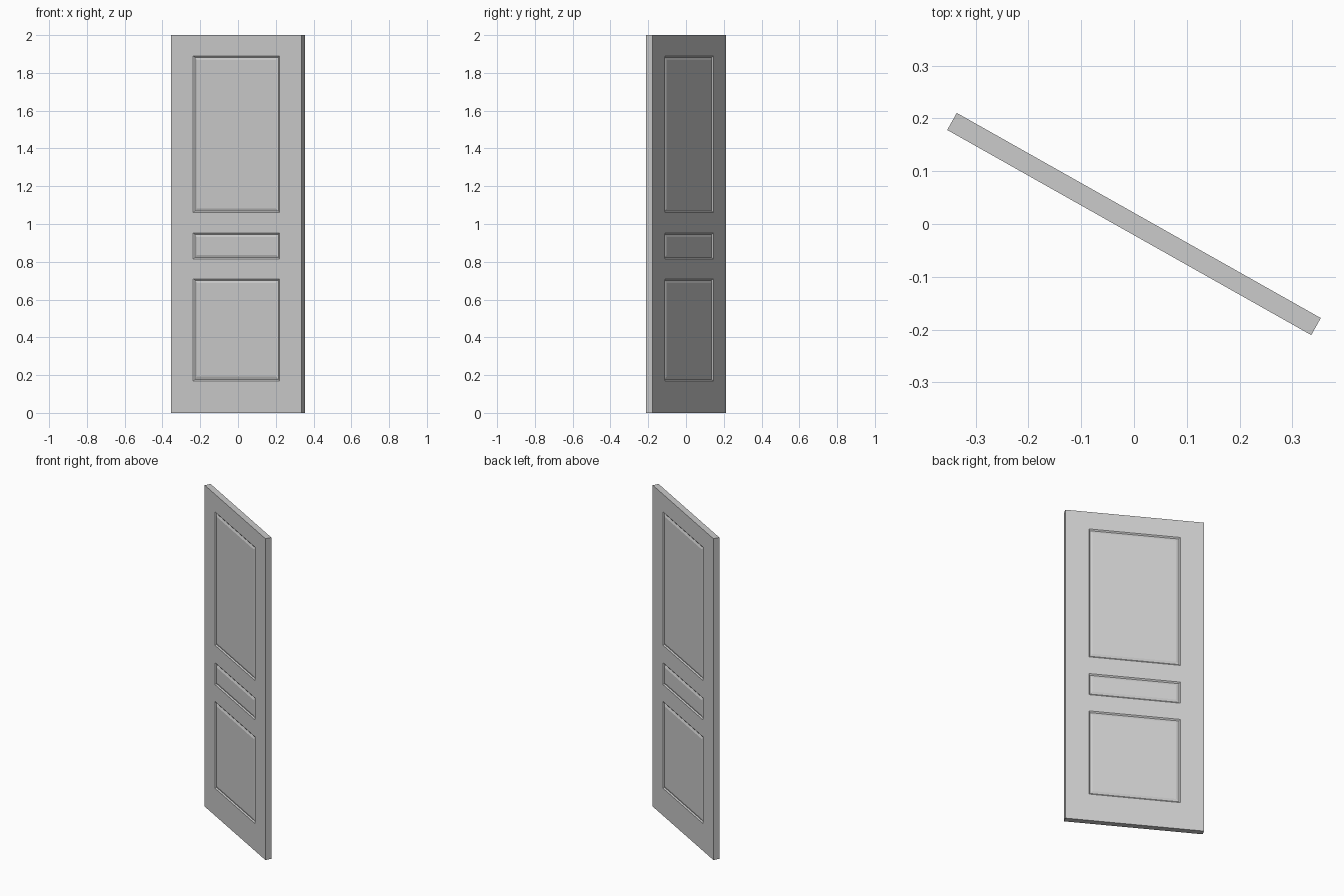
import bpy, bmesh, math
from mathutils import Matrix, Vector

if "Cube" in bpy.data.objects:
    bpy.data.objects.remove(bpy.data.objects["Cube"])

W, T, H = 0.792, 0.037, 2.0
PANEL_HALF = 0.262
PANELS = [(0.17, 0.71), (0.815, 0.952), (1.06, 1.89)]

# door slab
bm = bmesh.new()
bmesh.ops.create_cube(bm, size=1.0)
bmesh.ops.transform(bm, verts=bm.verts,
                    matrix=Matrix.Translation((0, 0, H / 2)) @ Matrix.Diagonal((W, T, H, 1)))

# stile and rail lines cut around the slab
def cut(co, no):
    bmesh.ops.bisect_plane(bm, geom=bm.verts[:] + bm.edges[:] + bm.faces[:],
                           plane_co=co, plane_no=no)

for x in (-PANEL_HALF, PANEL_HALF):
    cut((x, 0, 0), (1, 0, 0))
for lo, hi in PANELS:
    cut((0, 0, lo), (0, 0, 1))
    cut((0, 0, hi), (0, 0, 1))

# moulded panels on both faces: step down, then slope back up to the field
bm.normal_update()
def is_panel(f):
    c = f.calc_center_median()
    return (abs(f.normal.y) > 0.9 and abs(c.x) < PANEL_HALF
            and any(lo < c.z < hi for lo, hi in PANELS))

panels = [f for f in bm.faces if is_panel(f)]
for thickness, depth in ((0.008, -0.006), (0.014, 0.005)):
    bmesh.ops.inset_individual(bm, faces=panels, thickness=thickness, depth=depth,
                               use_even_offset=True)

mesh = bpy.data.meshes.new("door_leaf")
bm.to_mesh(mesh)
bm.free()
door = bpy.data.objects.new("door_leaf", mesh)
bpy.context.collection.objects.link(door)

# door stands ajar
door.rotation_euler.z = math.radians(-29.4)
